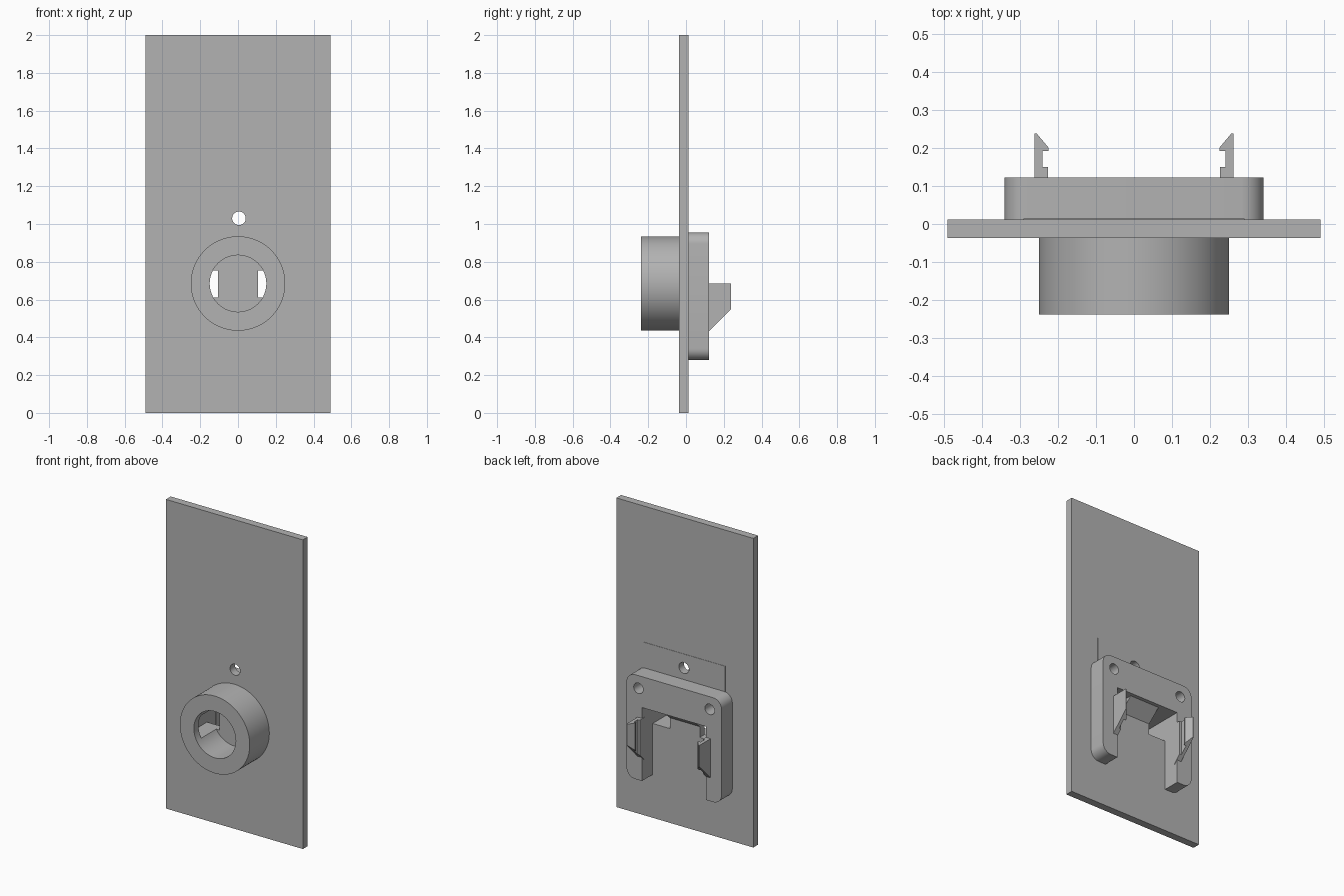
import bpy, bmesh, math
from mathutils import Vector

if "Cube" in bpy.data.objects:
    bpy.data.objects.remove(bpy.data.objects["Cube"], do_unlink=True)

grey = bpy.data.materials.new("plain grey")
grey.use_nodes = True
grey.diffuse_color = (0.45, 0.45, 0.45, 1)
grey.node_tree.nodes["Principled BSDF"].inputs["Base Color"].default_value = grey.diffuse_color


def prism(name, points, axis, lo, hi):
    """Extrude a closed 2D outline along an axis; the outline uses the other two axes in order."""
    def place(p, d):
        v = list(p)
        v.insert(axis, d)
        return Vector(v)
    bm = bmesh.new()
    face = bm.faces.new([bm.verts.new(place(p, lo)) for p in points])
    grown = bmesh.ops.extrude_face_region(bm, geom=[face])
    shift = place((0, 0), hi - lo)
    bmesh.ops.translate(bm, vec=shift, verts=[g for g in grown["geom"] if isinstance(g, bmesh.types.BMVert)])
    bmesh.ops.recalc_face_normals(bm, faces=bm.faces)
    mesh = bpy.data.meshes.new(name)
    bm.to_mesh(mesh)
    bm.free()
    mesh.materials.append(grey)
    obj = bpy.data.objects.new(name, mesh)
    bpy.context.collection.objects.link(obj)
    return obj


def box(name, x0, x1, y0, y1, z0, z1):
    return prism(name, [(x0, z0), (x1, z0), (x1, z1), (x0, z1)], 1, y0, y1)


def disc(name, x, z, r, y0, y1, n=64):
    pts = [(x + r * math.cos(math.tau * i / n), z + r * math.sin(math.tau * i / n)) for i in range(n)]
    return prism(name, pts, 1, y0, y1)


def rounded(x, z0, z1, r, n=8):
    pts = []
    corners = [(x - r, z1 - r), (r - x, z1 - r), (r - x, z0 + r), (x - r, z0 + r)]
    for q, (cx, cz) in enumerate(corners):
        for i in range(n + 1):
            a = math.pi / 2 * (q + i / n)
            pts.append((cx + r * math.cos(a), cz + r * math.sin(a)))
    return pts


def activate(obj):
    bpy.ops.object.select_all(action="DESELECT")
    obj.select_set(True)
    bpy.context.view_layer.objects.active = obj


def cut(obj, *cutters):
    for c in cutters:
        activate(obj)
        mod = obj.modifiers.new("cut", "BOOLEAN")
        mod.operation = "DIFFERENCE"
        mod.solver = "EXACT"
        mod.object = c
        bpy.ops.object.modifier_apply(modifier=mod.name)
        bpy.data.objects.remove(c, do_unlink=True)


def side_slots(y0, y1):
    return [box("slot_cutter", min(s * 0.107, s * 0.23), max(s * 0.107, s * 0.23), y0, y1, 0.61, 0.755)
            for s in (-1, 1)]


FRONT, BACK, RIM = -0.037, 0.012, 0.122
HUB_Z = 0.685

# Back plate with pin hole and two slots
plate = box("back_plate", -0.49, 0.49, FRONT, BACK, 0, 2)
cut(plate, disc("hole_cutter", 0.005, 1.03, 0.036, -0.1, 0.1, 32), *side_slots(-0.1, 0.1))

# Thin raised pad around the pin hole
pad = box("thin_pad", -0.29, 0.29, BACK, BACK + 0.002, 0.92, 1.12)
cut(pad, disc("hole_cutter", 0.005, 1.03, 0.036, -0.1, 0.1, 32))

# Front collar with bore and side pockets
collar = disc("front_collar", 0, HUB_Z, 0.25, -0.237, FRONT, 96)
cut(collar, disc("bore_cutter", 0, HUB_Z, 0.15, -0.3, 0.05), *side_slots(-0.19, 0.05))

# Rounded rear frame, open at the bottom, with two screw holes
frame = prism("rear_frame", rounded(0.34, 0.28, 0.955, 0.06), 1, BACK, RIM)
cut(frame, box("opening_cutter", -0.23, 0.23, -0.1, 0.3, 0.1, 0.755),
    *[disc("screw_cutter", s * 0.255, 0.873, 0.034, BACK + 0.01, 0.3, 32) for s in (-1, 1)])

# Sloped wedge under the top of the frame
wedge = prism("sloped_wedge", [(BACK, 0.68), (0.1, 0.757), (BACK, 0.757)], 0, -0.107, 0.107)

# Snap clips with inward barbs and a slanted lower end
clip_outline = [(0.226, 0.1), (0.261, 0.1), (0.261, 0.237), (0.255, 0.237), (0.224, 0.2),
                (0.224, 0.192), (0.24, 0.192), (0.24, 0.15), (0.226, 0.15)]
clips = []
for side, s in (("left", 1), ("right", -1)):
    clip = prism(side + "_clip", [(s * x, y) for x, y in clip_outline], 2, 0.40, HUB_Z)
    cut(clip, prism("slant_cutter", [(0.05, 0.36), (0.3, 0.61), (0.3, 0.3), (0.05, 0.3)], 0, -0.4, 0.4))
    clips.append(clip)

for obj in (plate, pad, collar, frame, wedge, *clips):
    activate(obj)
    bpy.ops.object.shade_smooth_by_angle(angle=math.radians(30))
